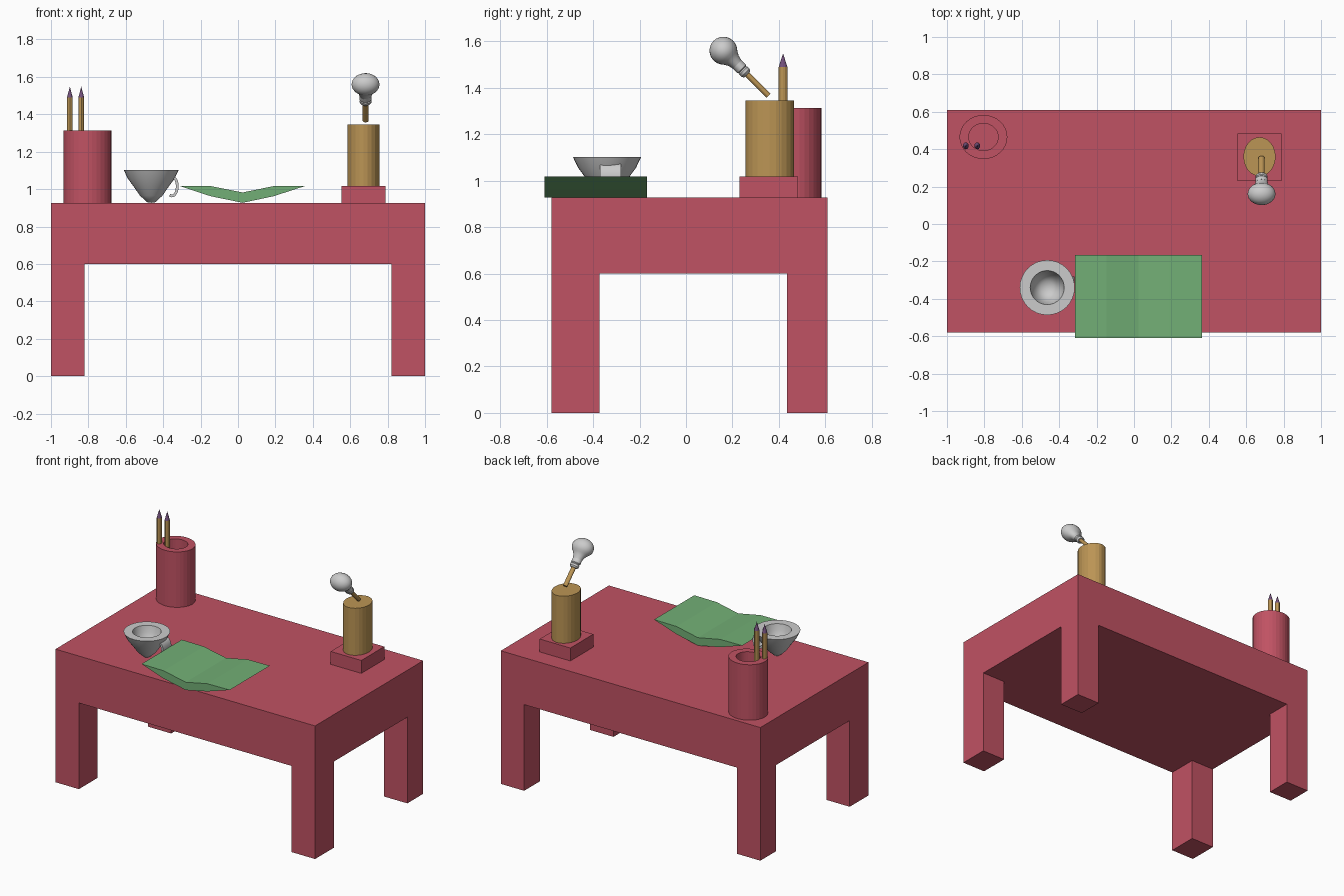
import bpy, bmesh
from math import sin, cos, pi, radians
from mathutils import Matrix, Vector

if "Cube" in bpy.data.objects:
    bpy.data.objects.remove(bpy.data.objects["Cube"])


def material(name, rgb):
    m = bpy.data.materials.new(name)
    m.diffuse_color = (*rgb, 1)
    m.use_nodes = True
    m.node_tree.nodes["Principled BSDF"].inputs["Base Color"].default_value = m.diffuse_color
    return m


RED = material("red", (0.53, 0.085, 0.125))
GREEN = material("green", (0.17, 0.43, 0.18))
TAN = material("tan", (0.50, 0.30, 0.09))
PURPLE = material("purple", (0.17, 0.08, 0.20))


def finish(name, bm, mat=None, smooth=None):
    bmesh.ops.recalc_face_normals(bm, faces=bm.faces)
    me = bpy.data.meshes.new(name)
    bm.to_mesh(me)
    bm.free()
    ob = bpy.data.objects.new(name, me)
    bpy.context.collection.objects.link(ob)
    if mat:
        me.materials.append(mat)
    if smooth:
        bpy.ops.object.select_all(action='DESELECT')
        ob.select_set(True)
        bpy.context.view_layer.objects.active = ob
        bpy.ops.object.shade_smooth_by_angle(angle=radians(smooth))
    return ob


def box_bm(lo, hi):
    lo, hi = Vector(lo), Vector(hi)
    bm = bmesh.new()
    bmesh.ops.create_cube(bm, size=1, matrix=Matrix.Translation((lo + hi) / 2)
                          @ Matrix.Diagonal((*(hi - lo), 1)))
    return bm


def lathe(name, profile, matrix, mat=None, n=24, smooth=None):
    """Spin (radius, height) points around z; the profile starts and ends on the axis."""
    bm = bmesh.new()
    rings = []
    for r, z in profile:
        k = n if r > 0 else 1
        rings.append([bm.verts.new((r * cos(2 * pi * i / n), r * sin(2 * pi * i / n), z))
                      for i in range(k)])
    for a, b in zip(rings, rings[1:]):
        for i in range(n):
            j = (i + 1) % n
            quad = [a[i % len(a)], a[j % len(a)], b[j % len(b)], b[i % len(b)]]
            bm.faces.new(list(dict.fromkeys(quad)))
    bmesh.ops.transform(bm, matrix=matrix, verts=bm.verts)
    return finish(name, bm, mat, smooth)


def extrude_profile(name, pts, y0, y1, mat=None, smooth=None):
    """Extrude a closed xz outline along y."""
    bm = bmesh.new()
    a = [bm.verts.new((x, y0, z)) for x, z in pts]
    b = [bm.verts.new((x, y1, z)) for x, z in pts]
    bm.faces.new(a)
    bm.faces.new(b)
    for i in range(len(pts)):
        j = (i + 1) % len(pts)
        bm.faces.new((a[i], a[j], b[j], b[i]))
    return finish(name, bm, mat, smooth)


def at(x, y, z=0, sx=1, sy=1):
    return Matrix.Translation((x, y, z)) @ Matrix.Diagonal((sx, sy, 1, 1))


TOP = 0.927

# Desk: slab cut into a grid underneath, corner cells pulled down as legs
bm = box_bm((-1, -0.58, 0.6), (1, 0.61, TOP))
for axis, cuts in ((0, (-0.82, 0.82)), (1, (-0.373, 0.435))):
    for c in cuts:
        co, no = Vector(), Vector()
        co[axis], no[axis] = c, 1
        bmesh.ops.bisect_plane(bm, geom=bm.verts[:] + bm.edges[:] + bm.faces[:],
                               plane_co=co, plane_no=no)
bm.normal_update()
corners = []
for f in bm.faces:
    c = f.calc_center_median()
    if f.normal.z < -0.9 and abs(c.x) > 0.82 and not -0.373 < c.y < 0.435:
        corners.append(f)
for f in bmesh.ops.extrude_discrete_faces(bm, faces=corners)["faces"]:
    for v in f.verts:
        v.co.z = 0
bmesh.ops.dissolve_limit(bm, angle_limit=0.01, verts=bm.verts, edges=bm.edges)
finish("desk", bm, RED)

# Pencil pot and pencils
lathe("pencil_pot", [(0, TOP), (0.128, TOP), (0.128, 1.313), (0.079, 1.313),
                     (0.079, 1.0), (0, 1.0)], at(-0.805, 0.465, 0, 1, 0.92), RED, 32)
for i, x in enumerate((-0.899, -0.838)):
    place = at(x, 0.418, 0, 0.9, 1.1)
    lathe(f"pencil_{i + 1}", [(0, 1.0), (0.017, 1.0), (0.017, 1.49), (0, 1.49)], place, TAN, 12)
    lathe(f"pencil_tip_{i + 1}", [(0, 1.49), (0.017, 1.49), (0, 1.548)], place, PURPLE, 12)

# Teacup with a wide strap handle
lathe("teacup", [(0, 0.927), (0.022, 0.93), (0.06, 0.965), (0.094, 1.014), (0.125, 1.056),
                 (0.147, 1.102), (0.091, 1.102), (0.082, 1.06), (0.062, 1.015),
                 (0.035, 0.99), (0, 0.985)], at(-0.464, -0.34), n=32, smooth=35)
hc, outer, inner = (-0.353, 1.015), [], []
for k in range(13):
    a = radians(100 - 215 * k / 12)
    outer.append((hc[0] + 0.036 * cos(a), hc[1] + 0.059 * sin(a)))
    inner.append((hc[0] + 0.021 * cos(a), hc[1] + 0.044 * sin(a)))
extrude_profile("teacup_handle", outer + inner[::-1], -0.37, -0.28, smooth=35)

# Open book
extrude_profile("open_book", [(-0.316, 1.018), (-0.146, 1.016), (0.025, 0.982), (0.19, 1.016),
                              (0.363, 1.018), (0.19, 0.962), (0.025, TOP), (-0.146, 0.962)],
                -0.61, -0.167, GREEN)

# Desk lamp: block, oval column, tilted stem, socket and bulb
finish("lamp_base", box_bm((0.553, 0.23, TOP), (0.789, 0.483, 1.017)), RED)
lathe("lamp_column", [(0, 1.017), (0.086, 1.017), (0.086, 1.345), (0, 1.345)],
      at(0.671, 0.36, 0, 1, 1.21), TAN, 24)
tilt = (Matrix.Translation((0.682, 0.161, 1.56)) @ Matrix.Diagonal((1.25, 1, 1, 1))
        @ Matrix.Rotation(radians(45), 4, 'X'))
lathe("lamp_stem", [(0, -0.275), (0.0125, -0.275), (0.0125, -0.14), (0, -0.14)], tilt, TAN, 16)
lathe("lamp_socket", [(0, -0.145), (0.018, -0.145), (0.025, -0.135), (0.025, -0.122),
                      (0.021, -0.117), (0.026, -0.111), (0.026, -0.085), (0, -0.085)],
      tilt, n=24, smooth=30)
bulb = [(0, 0.06)] + [(0.06 * cos(radians(a)), 0.06 * sin(radians(a)))
                      for a in range(75, -46, -15)]
lathe("lamp_bulb", bulb + [(0.031, -0.062), (0.025, -0.088), (0, -0.088)], tilt, n=24, smooth=40)
